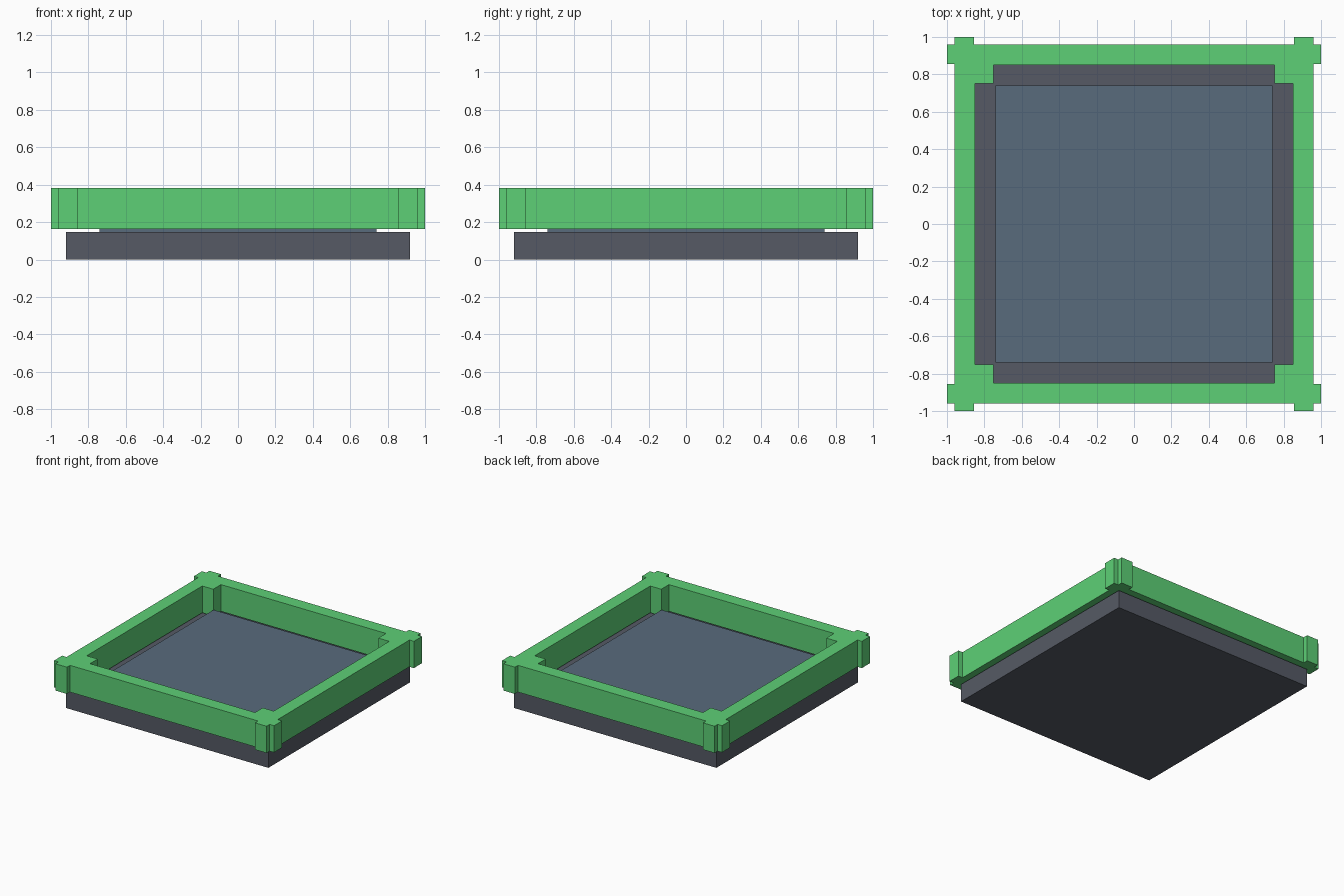
import bpy
import bmesh
from math import pi
from mathutils import Matrix, Vector

if "Cube" in bpy.data.objects:
    bpy.data.objects.remove(bpy.data.objects["Cube"])


def material(name, color):
    mat = bpy.data.materials.new(name)
    mat.diffuse_color = (*color, 1)
    mat.use_nodes = True
    mat.node_tree.nodes["Principled BSDF"].inputs["Base Color"].default_value = mat.diffuse_color
    return mat


def make_object(name, bm, mat):
    mesh = bpy.data.meshes.new(name)
    bm.to_mesh(mesh)
    bm.free()
    mesh.materials.append(mat)
    obj = bpy.data.objects.new(name, mesh)
    bpy.context.collection.objects.link(obj)
    return obj


def slab(name, half, z0, z1, mat):
    bm = bmesh.new()
    place = Matrix.Translation((0, 0, (z0 + z1) / 2)) @ Matrix.Diagonal((2 * half, 2 * half, z1 - z0, 1))
    bmesh.ops.create_cube(bm, size=1, matrix=place)
    return make_object(name, bm, mat)


green = material("green", (0.11, 0.63, 0.18))
dark = material("dark_grey", (0.092, 0.102, 0.13))
slate = material("slate_blue", (0.098, 0.147, 0.202))

# Base block and raised centre panel
slab("base", 0.92, 0.0, 0.148, dark)
slab("centre_panel", 0.74, 0.148, 0.22, slate)

# Rim: one quarter outline with its corner tabs, turned four times
quarter = [(0.96, 0), (0.96, 0.855), (1, 0.855), (1, 0.96), (0.96, 0.96),
           (0.96, 1), (0.855, 1), (0.855, 0.96), (0, 0.96),
           (0, 0.85), (0.75, 0.85), (0.75, 0.75), (0.85, 0.75), (0.85, 0)]
bm = bmesh.new()
for i in range(4):
    turn = Matrix.Rotation(i * pi / 2, 4, 'Z')
    bm.faces.new([bm.verts.new(turn @ Vector((x, y, 0.163))) for x, y in quarter])
bmesh.ops.remove_doubles(bm, verts=bm.verts, dist=0.0001)
bm.normal_update()
rim = make_object("rim", bm, green)
thicken = rim.modifiers.new("thickness", 'SOLIDIFY')
thicken.thickness = 0.22
thicken.offset = 1
